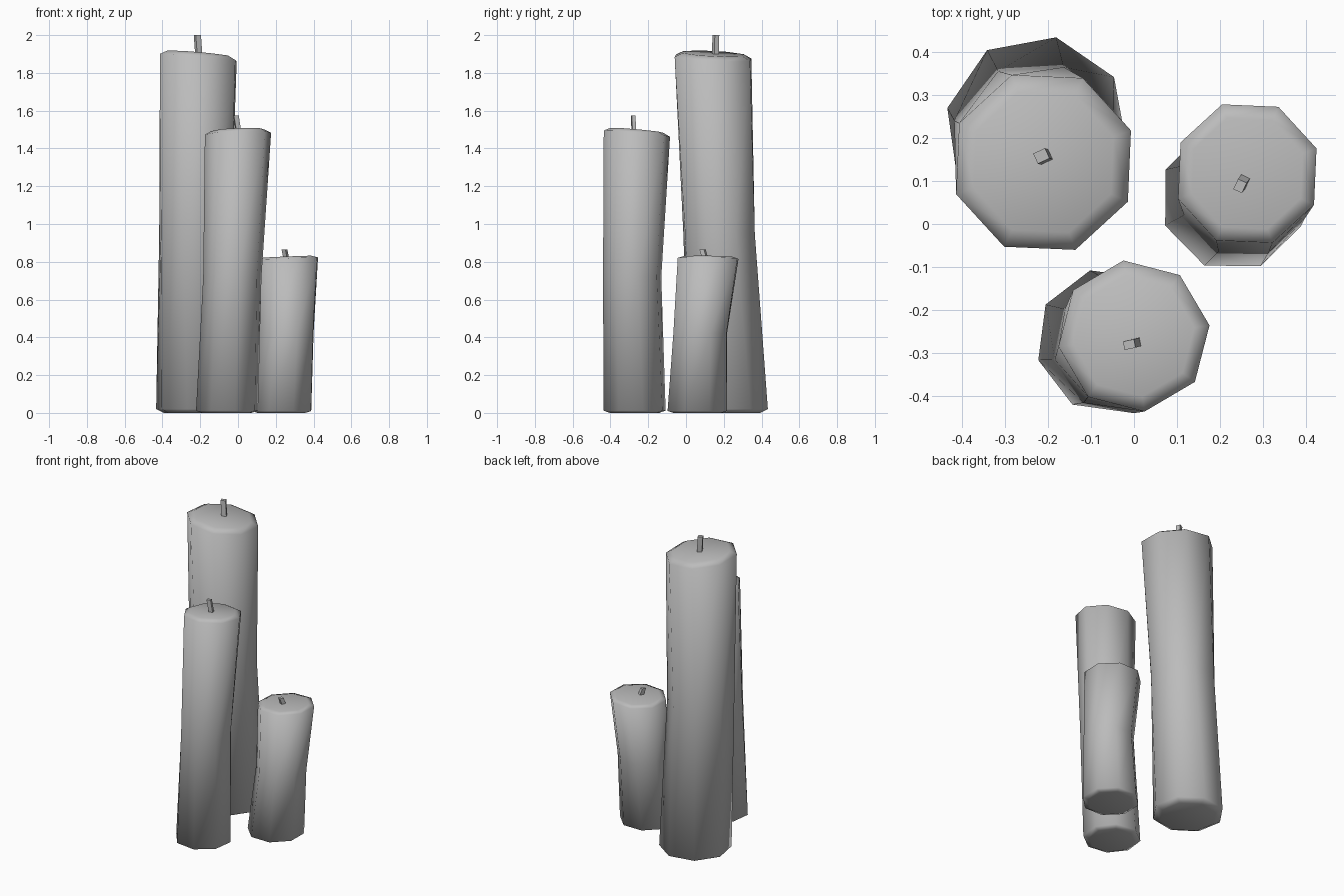
import bpy, bmesh
from math import cos, sin, radians
from mathutils import Vector

if "Cube" in bpy.data.objects:
    bpy.data.objects.remove(bpy.data.objects["Cube"], do_unlink=True)

wax = bpy.data.materials.new("grey_wax")
wax.use_nodes = True
grey = (0.5, 0.5, 0.5, 1)
wax.diffuse_color = grey
wax.node_tree.nodes["Principled BSDF"].inputs["Base Color"].default_value = grey


def loft(name, rings):
    """Skin a stack of rings of points, capped at both ends."""
    bm = bmesh.new()
    loops = [[bm.verts.new(p) for p in ring] for ring in rings]
    n = len(loops[0])
    for low, high in zip(loops, loops[1:]):
        for i in range(n):
            j = (i + 1) % n
            bm.faces.new((low[i], low[j], high[j], high[i]))
    bm.faces.new(loops[0][::-1])
    bm.faces.new(loops[-1])
    mesh = bpy.data.meshes.new(name)
    bm.to_mesh(mesh)
    bm.free()
    mesh.materials.append(wax)
    obj = bpy.data.objects.new(name, mesh)
    bpy.context.collection.objects.link(obj)
    return obj


def ring(center, radius, turn, slope=(0, 0), sides=8):
    """A polygon ring; slope tilts it along x and y."""
    points = []
    for i in range(sides):
        a = radians(turn + i * 360 / sides)
        x, y = radius * cos(a), radius * sin(a)
        points.append(Vector(center) + Vector((x, y, x * slope[0] + y * slope[1])))
    return points


def candle(name, foot, waist, rim, slope, dome):
    """Each section is (center, radius, turn); the caps are bevelled inwards."""
    (fc, fr, ft), (rc, rr, rt) = foot, rim
    under = (fc[0], fc[1], 0)
    crown = (rc[0], rc[1], rc[2] + dome)
    obj = loft(name, [ring(under, fr * 0.8, ft), ring(*foot), ring(*waist),
                      ring(*rim, slope), ring(crown, rr * 0.8, rt, slope)])
    obj.data.shade_smooth()


def wick(name, base, tip, size, turn):
    """A thin leaning four-sided stick."""
    corners = [(-1, -1), (1, -1), (1, 1), (-1, 1)]
    c, s = cos(radians(turn)), sin(radians(turn))
    offsets = [Vector((c * u * size[0] - s * v * size[1],
                       s * u * size[0] + c * v * size[1], 0)) / 2 for u, v in corners]
    loft(name, [[Vector(p) + o for o in offsets] for p in (base, tip)])


# Tall candle at the back
candle("tall_candle",
       ((-0.225, 0.225, 0.02), 0.213, 33),
       ((-0.228, 0.175, 0.95), 0.2, 26),
       ((-0.21, 0.143, 1.88), 0.216, 20), (-0.085, -0.05), 0.022)
wick("tall_wick", (-0.206, 0.155, 1.87), (-0.215, 0.158, 2.0), (0.03, 0.026), 25)

# Medium candle at the front
candle("medium_candle",
       ((-0.058, -0.272, 0.012), 0.17, 15),
       ((-0.03, -0.285, 0.72), 0.157, 11),
       ((0, -0.26, 1.478), 0.177, 8), (0.04, -0.09), 0.018)
wick("medium_wick", (0.006, -0.275, 1.47), (-0.011, -0.28, 1.575), (0.026, 0.02), 12)

# Short candle at the side
candle("short_candle",
       ((0.23, 0.06, 0.01), 0.17, 22),
       ((0.258, 0.075, 0.42), 0.152, 21),
       ((0.263, 0.117, 0.817), 0.171, 20), (0.04, -0.01), 0.01)
wick("short_wick", (0.257, 0.103, 0.81), (0.246, 0.088, 0.865), (0.022, 0.026), -25)
